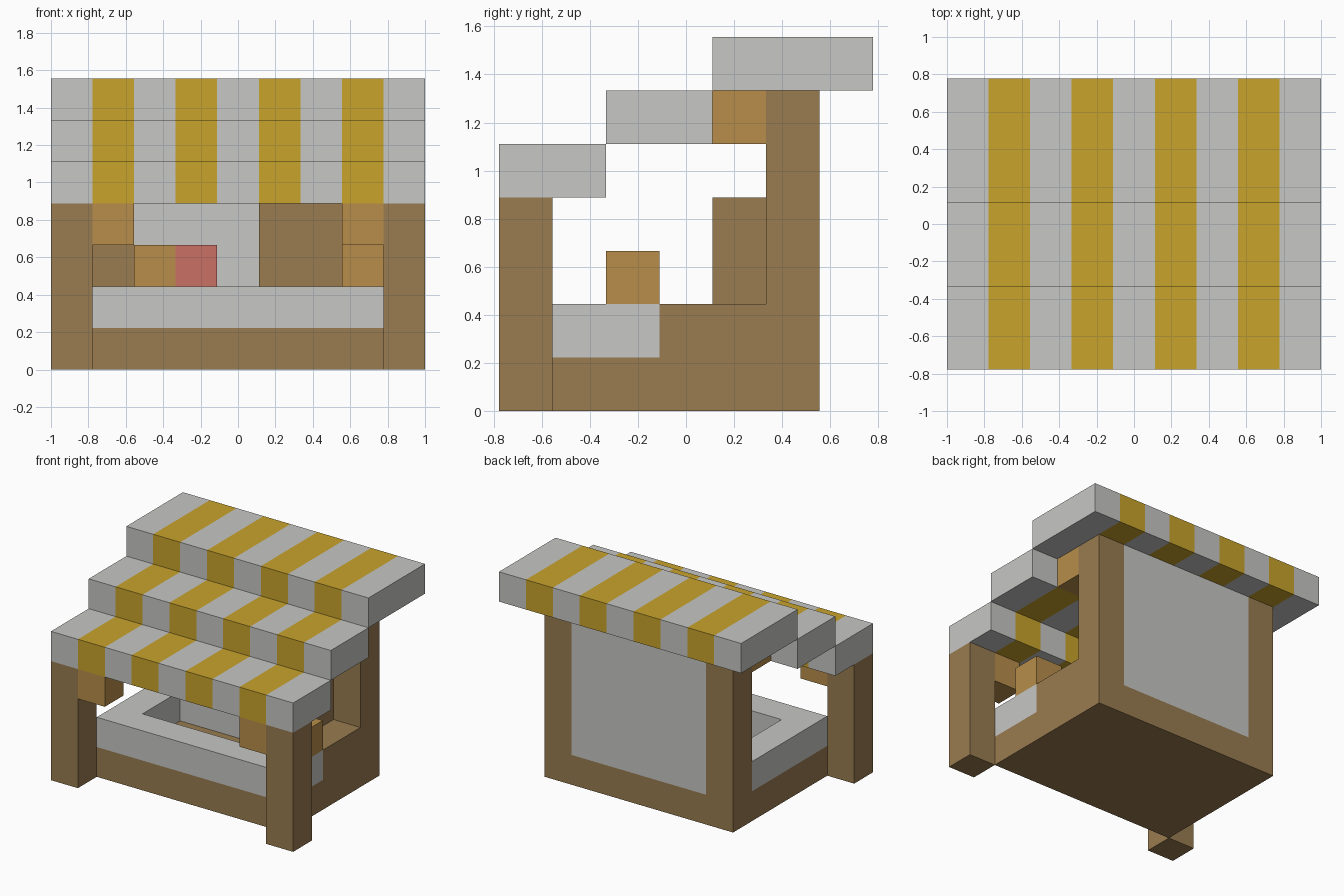
import bpy
import bmesh
from mathutils import Vector

UNIT = 2 / 9  # side of one building block

if "Cube" in bpy.data.objects:
    bpy.data.objects.remove(bpy.data.objects["Cube"], do_unlink=True)


def material(name, colour):
    mat = bpy.data.materials.new(name)
    mat.use_nodes = True
    mat.diffuse_color = (*colour, 1)
    mat.node_tree.nodes["Principled BSDF"].inputs["Base Color"].default_value = (*colour, 1)
    return mat


brown = material("brown wood", (0.32, 0.20, 0.08))
tan = material("tan wood", (0.48, 0.27, 0.07))
white = material("off white", (0.57, 0.57, 0.56))
yellow = material("awning yellow", (0.58, 0.37, 0.025))
red = material("red goods", (0.59, 0.16, 0.13))


def box(name, x, y, z, mats, cuts=(), rule=None):
    """Box from block ranges; cuts are (axis, position), rule(centre, normal) picks a material."""
    low, high = Vector((x[0], y[0], z[0])), Vector((x[1], y[1], z[1]))
    bm = bmesh.new()
    bmesh.ops.create_cube(bm, size=1)
    for v in bm.verts:
        v.co = (low + high) / 2 + v.co * (high - low)
    for axis, position in cuts:
        normal = Vector((0, 0, 0))
        normal[axis] = 1
        bmesh.ops.bisect_plane(bm, geom=bm.verts[:] + bm.edges[:] + bm.faces[:],
                               plane_co=normal * position, plane_no=normal)
    bm.normal_update()
    if rule:
        for f in bm.faces:
            f.material_index = int(rule(f.calc_center_median(), f.normal))
    bmesh.ops.scale(bm, vec=(UNIT, UNIT, UNIT), verts=bm.verts)
    mesh = bpy.data.meshes.new(name)
    bm.to_mesh(mesh)
    bm.free()
    for mat in mats:
        mesh.materials.append(mat)
    obj = bpy.data.objects.new(name, mesh)
    bpy.context.collection.objects.link(obj)
    return obj


# Striped stepped awning
stripe_cuts = [(0, i - 3.5) for i in range(8)]


def striped(centre, normal):
    return abs(normal.x) < 0.5 and int(centre.x + 4.5) % 2 == 1


for name, y, z in (("awning_front", (-3.5, -1.5), 4),
                   ("awning_middle", (-1.5, 0.5), 5),
                   ("awning_back", (0.5, 3.5), 6)):
    box(name, (-4.5, 4.5), y, (z, z + 1), [white, yellow], stripe_cuts, striped)

# Back wall with a pale panel on both faces
box("back_wall", (-3.5, 3.5), (1.5, 2.5), (0, 6), [brown, white],
    [(0, -2.5), (0, 2.5), (2, 1)],
    lambda c, n: abs(n.y) > 0.5 and abs(c.x) < 2.5 and c.z > 1)

# Base and the counter ring around the sunken floor
box("base", (-3.5, 3.5), (-2.5, 1.5), (0, 1), [brown])
box("counter_front", (-3.5, 3.5), (-2.5, -1.5), (1, 2), [white])
box("counter_right", (-3.5, -2.5), (-1.5, 1.5), (1, 2), [white])
box("counter_back", (-2.5, 2.5), (0.5, 1.5), (1, 2), [white])
box("counter_left", (2.5, 3.5), (-1.5, 1.5), (1, 2), [white, brown],
    [(1, -0.5)], lambda c, n: c.y > -0.5)

# Posts and brackets on both sides
for side, s in (("left", 1), ("right", -1)):
    post_x = sorted((3.5 * s, 4.5 * s))
    inner_x = sorted((2.5 * s, 3.5 * s))
    box("front_post_" + side, post_x, (-3.5, -2.5), (0, 4), [brown])
    box("front_bracket_" + side, inner_x, (-3.5, -2.5), (3, 4), [tan])
    box("back_bracket_" + side, inner_x, (0.5, 1.5), (5, 6), [tan])

# Goods on the counter
box("cabinet", (0.5, 2.5), (0.5, 1.5), (2, 4), [brown])
box("counter_crate", (2.5, 3.5), (-1.5, -0.5), (2, 3), [tan])
box("shelf_crate", (-2.5, -1.5), (0.5, 1.5), (2, 3), [tan])
box("red_crate", (-1.5, -0.5), (0.5, 1.5), (2, 3), [red])
